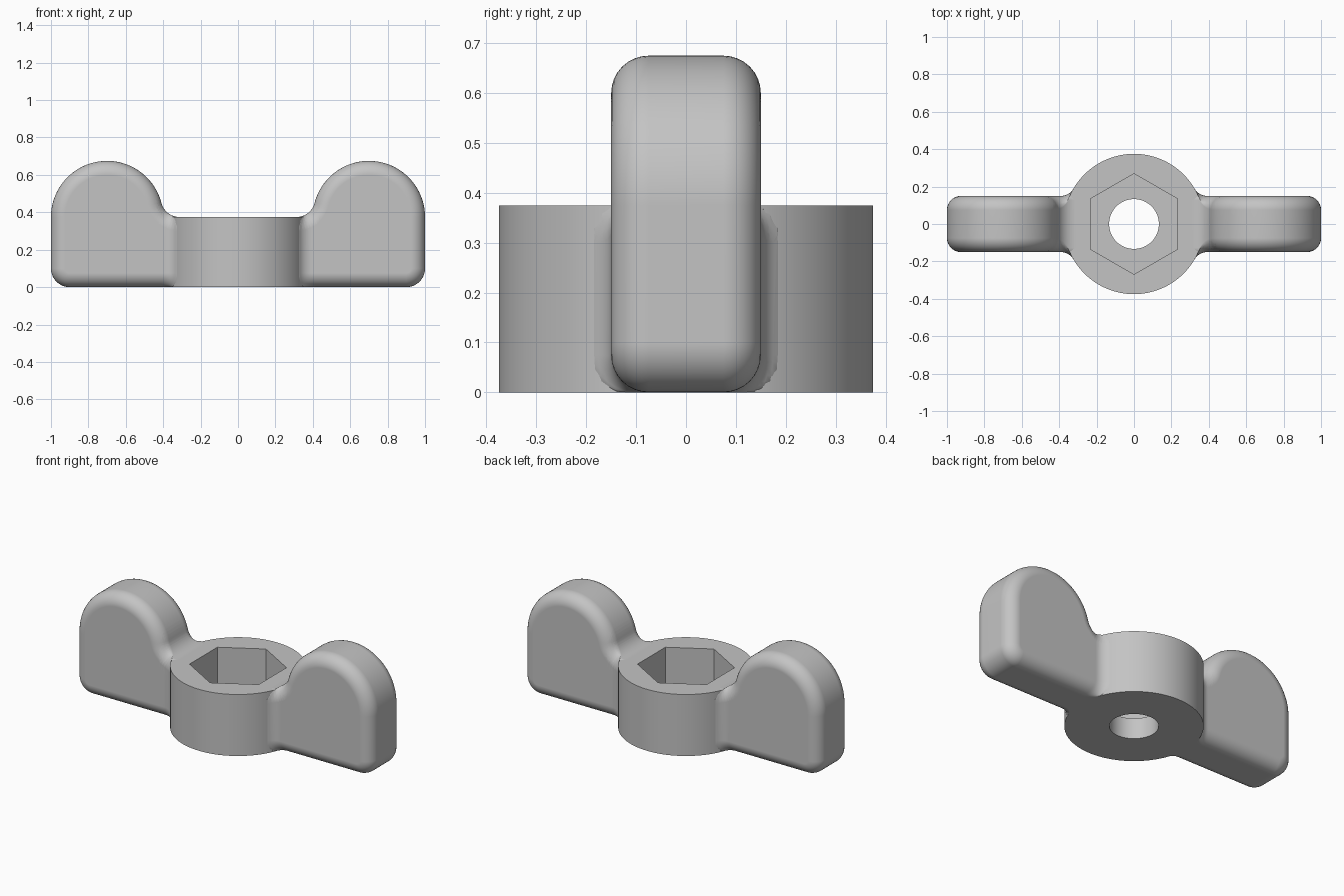
import bpy, bmesh, math
from mathutils import Vector

if "Cube" in bpy.data.objects:
    bpy.data.objects.remove(bpy.data.objects["Cube"], do_unlink=True)

HUB_R, HUB_H = 0.375, 0.375
HOLE_R, HEX_APOTHEM, POCKET_Z = 0.133, 0.233, 0.125
WING_W, EDGE_R = 0.15, 0.075      # half thickness and rim rounding
WING_X, WING_R = 0.7, 0.3         # lobe centre and radius
FOOT_R, SADDLE_R, BLEND_R = 0.1, 0.1, 0.08
INNER_X = 0.3                     # wing root, buried in the hub

grey = bpy.data.materials.new("plain grey")
grey.use_nodes = True
colour = (0.55, 0.55, 0.55, 1)
grey.diffuse_color = colour
grey.node_tree.nodes["Principled BSDF"].inputs["Base Color"].default_value = colour


def finish(bm, name):
    """Turn the bmesh into a smooth shaded object with crisp edges."""
    bmesh.ops.recalc_face_normals(bm, faces=bm.faces)
    mesh = bpy.data.meshes.new(name)
    bm.to_mesh(mesh)
    bm.free()
    mesh.materials.append(grey)
    obj = bpy.data.objects.new(name, mesh)
    bpy.context.collection.objects.link(obj)
    bpy.ops.object.select_all(action="DESELECT")
    obj.select_set(True)
    bpy.context.view_layer.objects.active = obj
    bpy.ops.object.shade_smooth_by_angle(angle=math.radians(35))
    return obj


# Hub: rings bridged around, with a hexagonal pocket above a round hole
def make_hub(segments=192):
    def circle(r):
        return lambda a: r

    def hexagon(a):
        t = (a - math.pi / 6) % (math.pi / 3) - math.pi / 6
        return HEX_APOTHEM / math.cos(t)

    loops = [(circle(HOLE_R), 0), (circle(HUB_R), 0), (circle(HUB_R), HUB_H),
             (hexagon, HUB_H), (hexagon, POCKET_Z), (circle(HOLE_R), POCKET_Z)]
    bm = bmesh.new()
    rings = []
    for radius, z in loops:
        ring = []
        for i in range(segments):
            a = math.tau * i / segments
            r = radius(a)
            ring.append(bm.verts.new((r * math.cos(a), r * math.sin(a), z)))
        rings.append(ring)
    for k, ring in enumerate(rings):
        following = rings[(k + 1) % len(rings)]
        for i in range(segments):
            j = (i + 1) % segments
            bm.faces.new((ring[i], ring[j], following[j], following[i]))
    return finish(bm, "hub")


# Wing outline in the xz plane, as (point, outward normal) pairs
def wing_outline():
    outline = [(Vector((INNER_X, 0)), Vector((0, -1)))]

    def arc(cx, cz, r, start, end, steps, sign=1):
        for i in range(steps + 1):
            a = start + (end - start) * i / steps
            n = Vector((math.cos(a), math.sin(a)))
            outline.append((Vector((cx, cz)) + n * r, n * sign))

    # lobe meets the hub top through a concave saddle
    reach = WING_R + SADDLE_R
    tilt = math.asin(SADDLE_R / reach)
    saddle_x = WING_X - reach * math.cos(tilt)
    arc(1 - FOOT_R, FOOT_R, FOOT_R, -math.pi / 2, 0, 12)
    arc(WING_X, HUB_H, WING_R, 0, math.pi - tilt, 48)
    arc(saddle_x, HUB_H + SADDLE_R, SADDLE_R, -tilt, -math.pi / 2, 14, -1)
    outline.append((Vector((INNER_X, HUB_H)), Vector((0, 1))))
    return outline


def flare(x, y):
    """Widen the root so that it runs tangent into the round hub."""
    cy, dist = y + BLEND_R, HUB_R + BLEND_R
    cx = math.sqrt(dist ** 2 - cy ** 2)
    x = max(x, cx * HUB_R / dist)
    if x >= cx:
        return y
    return cy - math.sqrt(BLEND_R ** 2 - (cx - x) ** 2)


def make_wing(name, side, steps=8):
    # rounded rim section: depth below the outline, and y
    half = []
    for i in range(steps + 1):
        t = math.pi / 2 * i / steps
        half.append((EDGE_R * (1 - math.cos(t)), WING_W - EDGE_R + EDGE_R * math.sin(t)))
    section = [(d, -y) for d, y in reversed(half)] + half

    bm = bmesh.new()
    rows = []
    for p, n in wing_outline():
        row = []
        for d, y in section:
            q = p - n * d
            row.append(bm.verts.new((q.x, y, q.y)))
        rows.append(row)
    for a, b in zip(rows, rows[1:]):
        for j in range(len(section) - 1):
            bm.faces.new((a[j], a[j + 1], b[j + 1], b[j]))
    bm.faces.new([row[0] for row in rows])
    bm.faces.new([row[-1] for row in rows])
    bm.faces.new(rows[0] + rows[-1][::-1])

    # slice the root so that it can curve into the hub
    for i in range(1, 20):
        geom = bm.verts[:] + bm.edges[:] + bm.faces[:]
        bmesh.ops.bisect_plane(bm, geom=geom, dist=1e-5,
                               plane_co=(INNER_X + 0.007 * i, 0, 0), plane_no=(1, 0, 0))
    for v in bm.verts:
        v.co.y = math.copysign(flare(v.co.x, abs(v.co.y)), v.co.y)
        v.co.x *= side
    obj = finish(bm, name)
    weighted = obj.modifiers.new("even shading", "WEIGHTED_NORMAL")
    weighted.keep_sharp = True
    return obj


make_hub()
make_wing("left_wing", 1)
make_wing("right_wing", -1)
